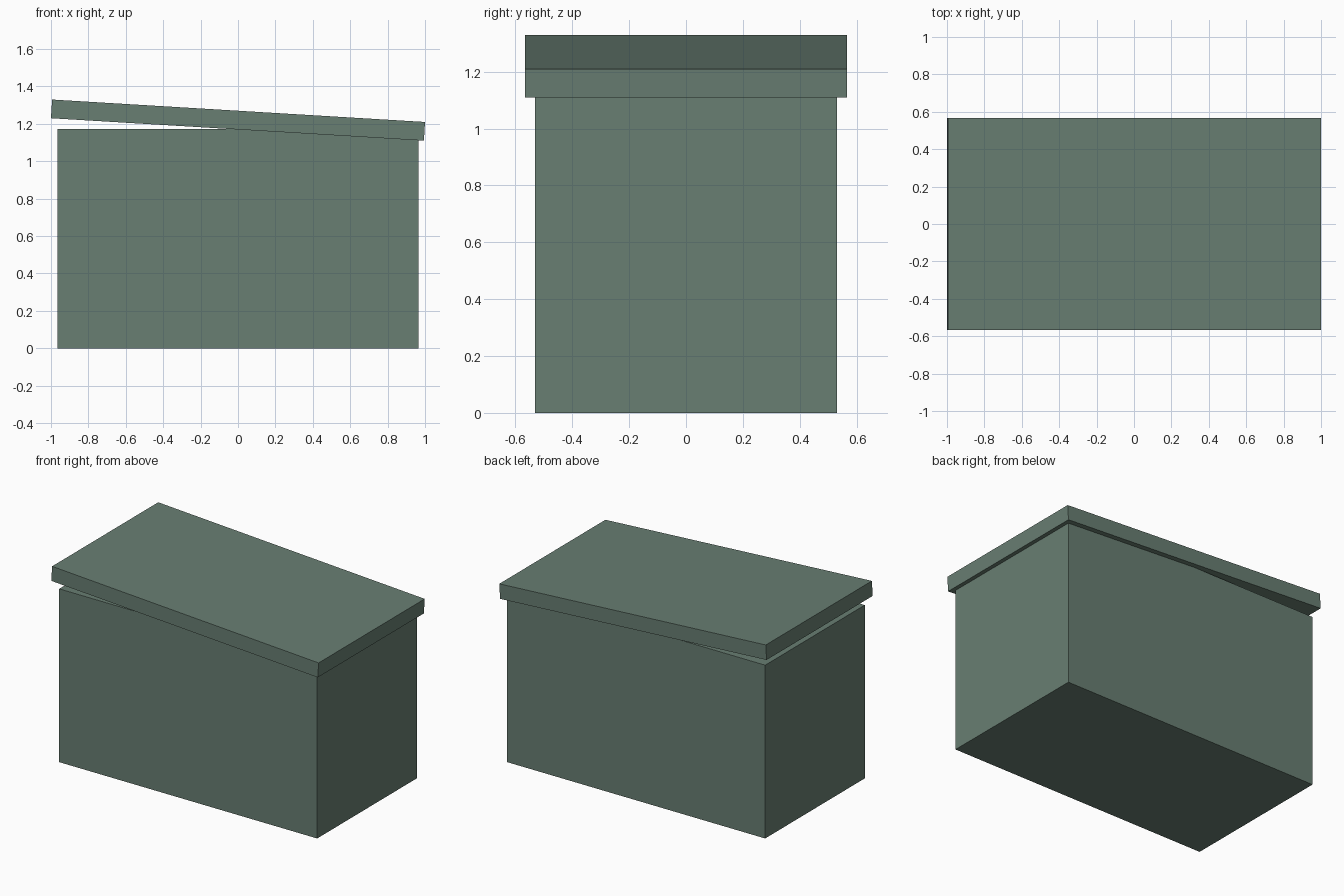
import bpy
from math import radians

if "Cube" in bpy.data.objects:
    bpy.data.objects.remove(bpy.data.objects["Cube"])

mat = bpy.data.materials.new("grey_green")
mat.diffuse_color = (0.14, 0.21, 0.17, 1)
mat.use_nodes = True
mat.node_tree.nodes["Principled BSDF"].inputs["Base Color"].default_value = mat.diffuse_color


def box(name, size, centre, tilt=0):
    bpy.ops.mesh.primitive_cube_add(size=1)
    ob = bpy.context.object
    ob.name = name
    ob.scale = size
    bpy.ops.object.transform_apply(location=False, rotation=False, scale=True)
    ob.location = centre
    ob.rotation_euler.y = tilt
    ob.data.materials.append(mat)
    return ob


# Bin body
box("body", (1.93, 1.064, 1.172), (0, 0, 0.586))

# Sloping lid, lower on the right
box("lid", (1.9975, 1.134, 0.1), (0, 0, 1.22), radians(3.44))
